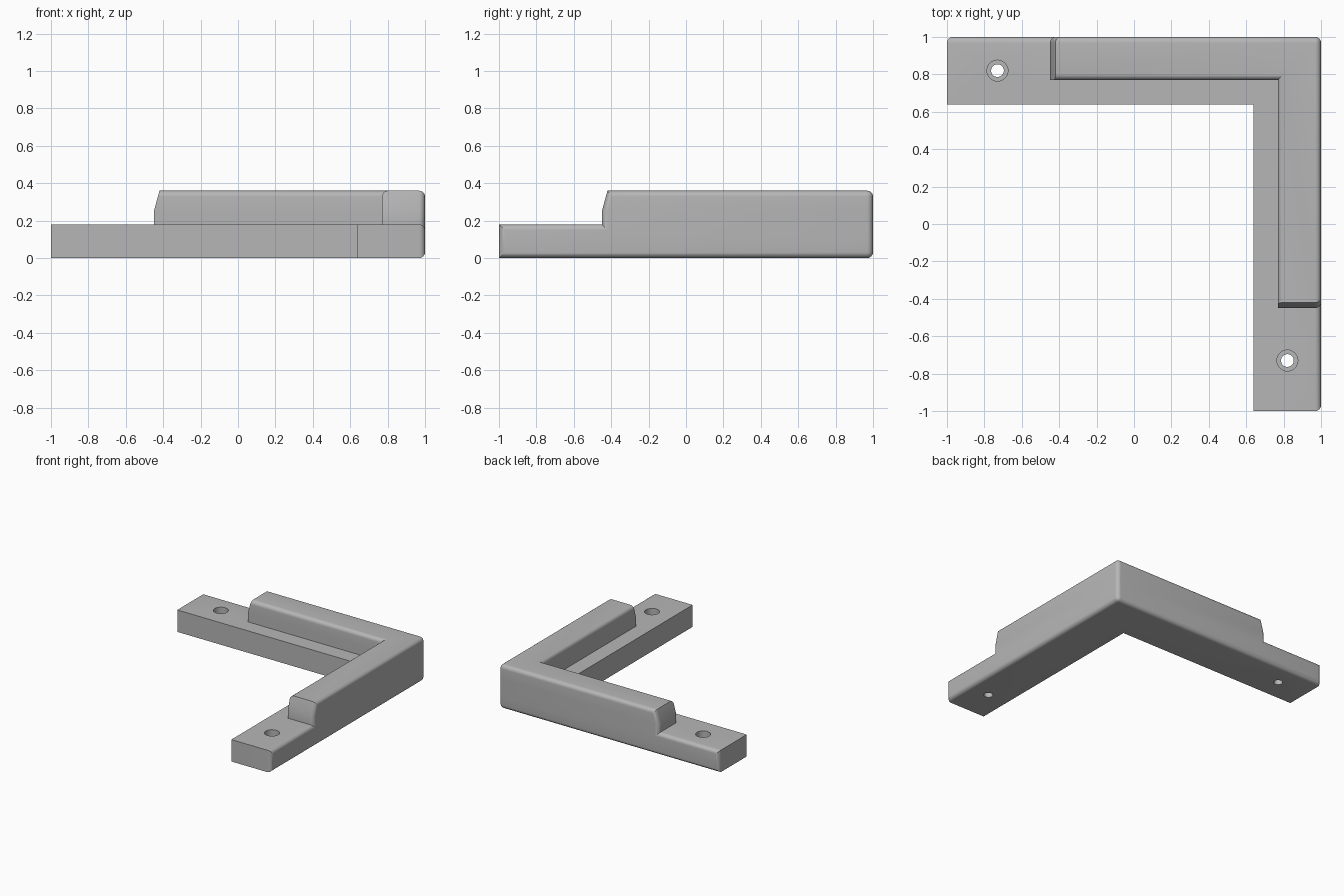
import bpy, bmesh

cube = bpy.data.objects.get("Cube")
if cube:
    bpy.data.objects.remove(cube)

BASE_TOP, WALL_TOP = 0.18, 0.36
BASE_IN, WALL_IN = 0.64, 0.77
FILLET = 0.032

grey = bpy.data.materials.new("plain grey")
grey.use_nodes = True
GREY = (0.47, 0.47, 0.47, 1)
grey.diffuse_color = GREY
grey.node_tree.nodes["Principled BSDF"].inputs["Base Color"].default_value = GREY


def same(a, b):
    return abs(a - b) < 1e-4


def on_plane(edge, axis, value):
    return all(same(v.co[axis], value) for v in edge.verts)


def angle_bar(name, inner, levels, rounded):
    """Loft an L outline through (height, arm end) levels and round chosen edges."""
    bm = bmesh.new()
    rings = []
    for z, end in levels:
        outline = [(end, 1), (1, 1), (1, end), (inner, end), (inner, inner), (end, inner)]
        rings.append([bm.verts.new((x, y, z)) for x, y in outline])
    bm.faces.new(rings[0])
    bm.faces.new(rings[-1])
    for low, high in zip(rings, rings[1:]):
        for i in range(len(low)):
            j = (i + 1) % len(low)
            bm.faces.new((low[i], low[j], high[j], high[i]))
    bmesh.ops.recalc_face_normals(bm, faces=bm.faces[:])
    bmesh.ops.bevel(bm, geom=[e for e in bm.edges if rounded(e)], offset=FILLET,
                    offset_type='OFFSET', segments=6, profile=0.5, affect='EDGES')
    mesh = bpy.data.meshes.new(name)
    bm.to_mesh(mesh)
    bm.free()
    mesh.materials.append(grey)
    obj = bpy.data.objects.new(name, mesh)
    bpy.context.collection.objects.link(obj)
    return obj


def outer(edge):
    return on_plane(edge, 0, 1) or on_plane(edge, 1, 1)


def wall_rounded(edge):
    level = same(edge.verts[0].co.z, edge.verts[1].co.z)
    if level and not on_plane(edge, 2, WALL_TOP):
        return False
    return outer(edge) or (level and (on_plane(edge, 0, WALL_IN) or on_plane(edge, 1, WALL_IN)))


def apply_boolean(target, tool, operation):
    mod = target.modifiers.new(operation.lower(), 'BOOLEAN')
    mod.operation, mod.solver, mod.object = operation, 'EXACT', tool
    bpy.context.view_layer.objects.active = target
    bpy.ops.object.modifier_apply(modifier=mod.name)
    bpy.data.objects.remove(tool)


# Base flange and the raised wall with sloped ends
bracket = angle_bar("corner_bracket", BASE_IN, [(0, -1), (BASE_TOP, -1)], outer)
wall = angle_bar("raised_wall", WALL_IN,
                 [(0.1, -0.45), (0.25, -0.45), (WALL_TOP, -0.42)], wall_rounded)
apply_boolean(bracket, wall, 'UNION')

# Counterbored screw holes
for x, y in ((-0.73, 0.82), (0.82, -0.73)):
    for radius, bottom in ((0.034, -0.1), (0.056, 0.1)):
        bpy.ops.mesh.primitive_cylinder_add(vertices=40, radius=radius, depth=0.4,
                                            location=(x, y, bottom + 0.2))
        cutter = bpy.context.object
        cutter.hide_render = True
        cutter.data.materials.append(grey)
        apply_boolean(bracket, cutter, 'DIFFERENCE')

bpy.ops.object.select_all(action='DESELECT')
bracket.select_set(True)
bpy.context.view_layer.objects.active = bracket
bpy.ops.object.shade_smooth_by_angle(angle=0.5)
